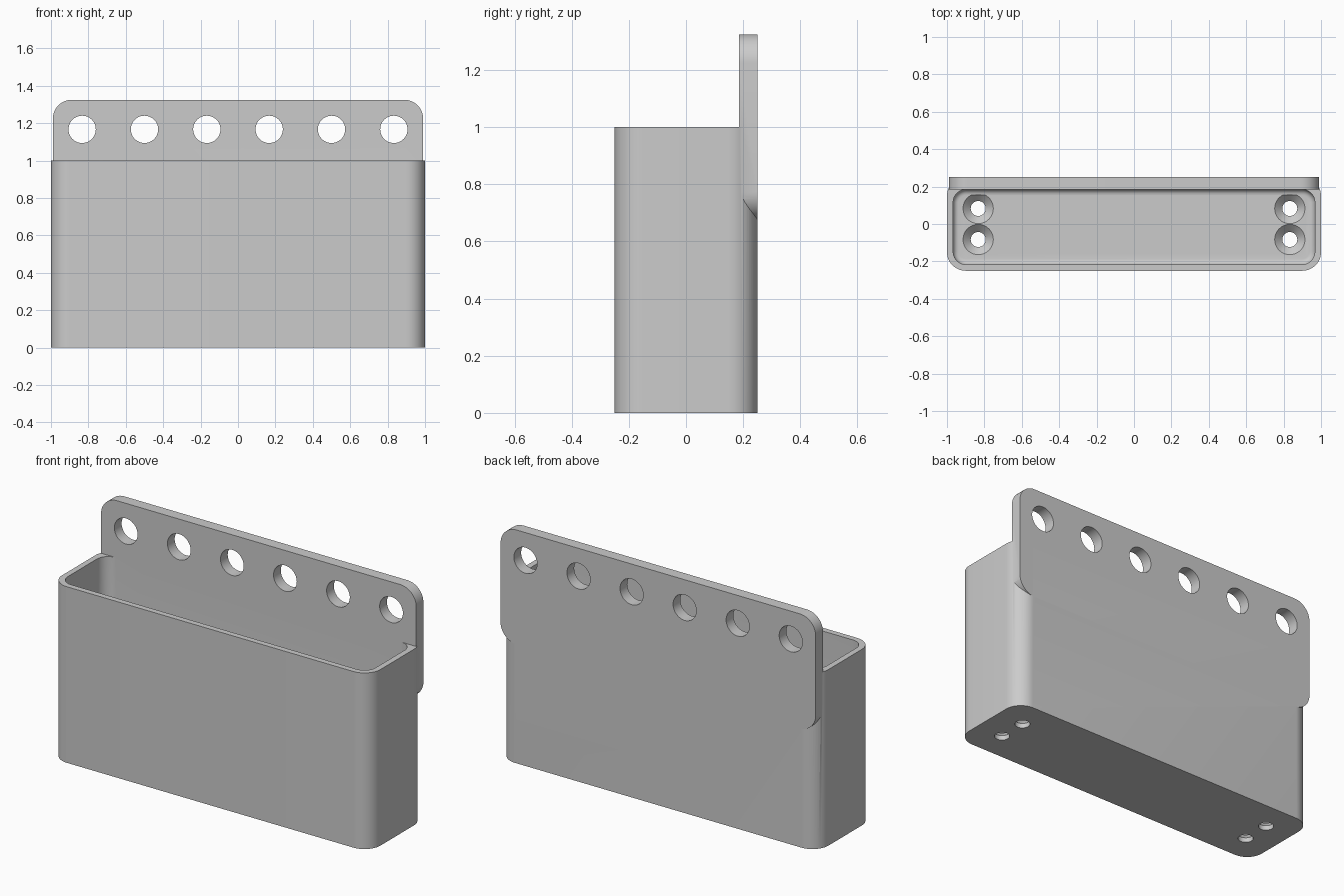
import bpy, bmesh
from math import pi, sin, cos
from mathutils import Matrix

if "Cube" in bpy.data.objects:
    bpy.data.objects.remove(bpy.data.objects["Cube"])

grey = bpy.data.materials.new("light grey plastic")
grey.use_nodes = True
colour = (0.6, 0.6, 0.6, 1)
grey.diffuse_color = colour
grey.node_tree.nodes["Principled BSDF"].inputs["Base Color"].default_value = colour


def make(name, bm):
    bmesh.ops.recalc_face_normals(bm, faces=bm.faces[:])
    mesh = bpy.data.meshes.new(name)
    bm.to_mesh(mesh)
    bm.free()
    mesh.materials.append(grey)
    obj = bpy.data.objects.new(name, mesh)
    bpy.context.collection.objects.link(obj)
    return obj


def rounded_prism(name, a0, a1, b0, b1, lo, hi, r, upright=False, fillet=0):
    """Rounded rectangle extruded along z, or along y when upright."""
    bm = bmesh.new()
    corners = ((a1 - r, b1 - r), (a0 + r, b1 - r), (a0 + r, b0 + r), (a1 - r, b0 + r))
    steps = 12
    ring = []
    for k, (a, b) in enumerate(corners):
        for i in range(steps + 1):
            t = (k + i / steps) * pi / 2
            p, q = a + r * cos(t), b + r * sin(t)
            ring.append(bm.verts.new((p, lo, q) if upright else (p, q, lo)))
    base = bm.faces.new(ring)
    top = bmesh.ops.extrude_face_region(bm, geom=[base], use_keep_orig=True)["geom"]
    shift = (0, hi - lo, 0) if upright else (0, 0, hi - lo)
    bmesh.ops.translate(bm, verts=[v for v in top if isinstance(v, bmesh.types.BMVert)], vec=shift)
    if fillet:
        bmesh.ops.recalc_face_normals(bm, faces=bm.faces[:])
        edges = [e for e in bm.edges if all(abs(v.co.z - lo) < 1e-5 for v in e.verts)]
        bmesh.ops.bevel(bm, geom=edges, offset=fillet, segments=6, profile=0.5, affect='EDGES')
    return make(name, bm)


def cone(name, place, r0, r1, depth, turn=0):
    bm = bmesh.new()
    bmesh.ops.create_cone(bm, cap_ends=True, segments=48, radius1=r0, radius2=r1, depth=depth,
                          matrix=Matrix.Translation(place) @ Matrix.Rotation(turn, 4, 'X'))
    return make(name, bm)


def combine(target, tool, operation):
    mod = target.modifiers.new(operation.title(), 'BOOLEAN')
    mod.operation, mod.object, mod.solver = operation, tool, 'EXACT'
    bpy.context.view_layer.objects.active = target
    bpy.ops.object.modifier_apply(modifier=mod.name)
    bpy.data.objects.remove(tool)


# Open bin with the mounting plate fused to its back
plate_front = 0.185
floor = 0.067
bin_body = rounded_prism("wall_bin", -1, 1, -0.25, 0.25, 0, 1, 0.1)
plate = rounded_prism("back_plate", -0.99, 0.99, 0.675, 1.325, plate_front, 0.25, 0.1, upright=True)
combine(bin_body, plate, 'UNION')

# Cavity with a soft edge around the floor
cavity = rounded_prism("cavity_cutter", -0.967, 0.967, -0.217, plate_front, floor, 1.1, 0.07, fillet=0.03)
combine(bin_body, cavity, 'DIFFERENCE')

# Row of hanging holes along the plate
for i in range(6):
    x = (i - 2.5) / 3
    combine(bin_body, cone("hanging_hole_cutter", (x, 0.22, 1.167), 0.073, 0.073, 0.3, pi / 2), 'DIFFERENCE')

# Countersunk screw holes in the floor
for x in (-0.833, 0.833):
    for y in (-0.083, 0.083):
        combine(bin_body, cone("screw_hole_cutter", (x, y, 0.02), 0.04, 0.04, 0.1), 'DIFFERENCE')
        combine(bin_body, cone("countersink_cutter", (x, y, floor - 0.02), 0.04, 0.081, 0.0402), 'DIFFERENCE')

bpy.ops.object.select_all(action='DESELECT')
bin_body.select_set(True)
bpy.context.view_layer.objects.active = bin_body
bpy.ops.object.shade_smooth_by_angle(angle=0.5)
